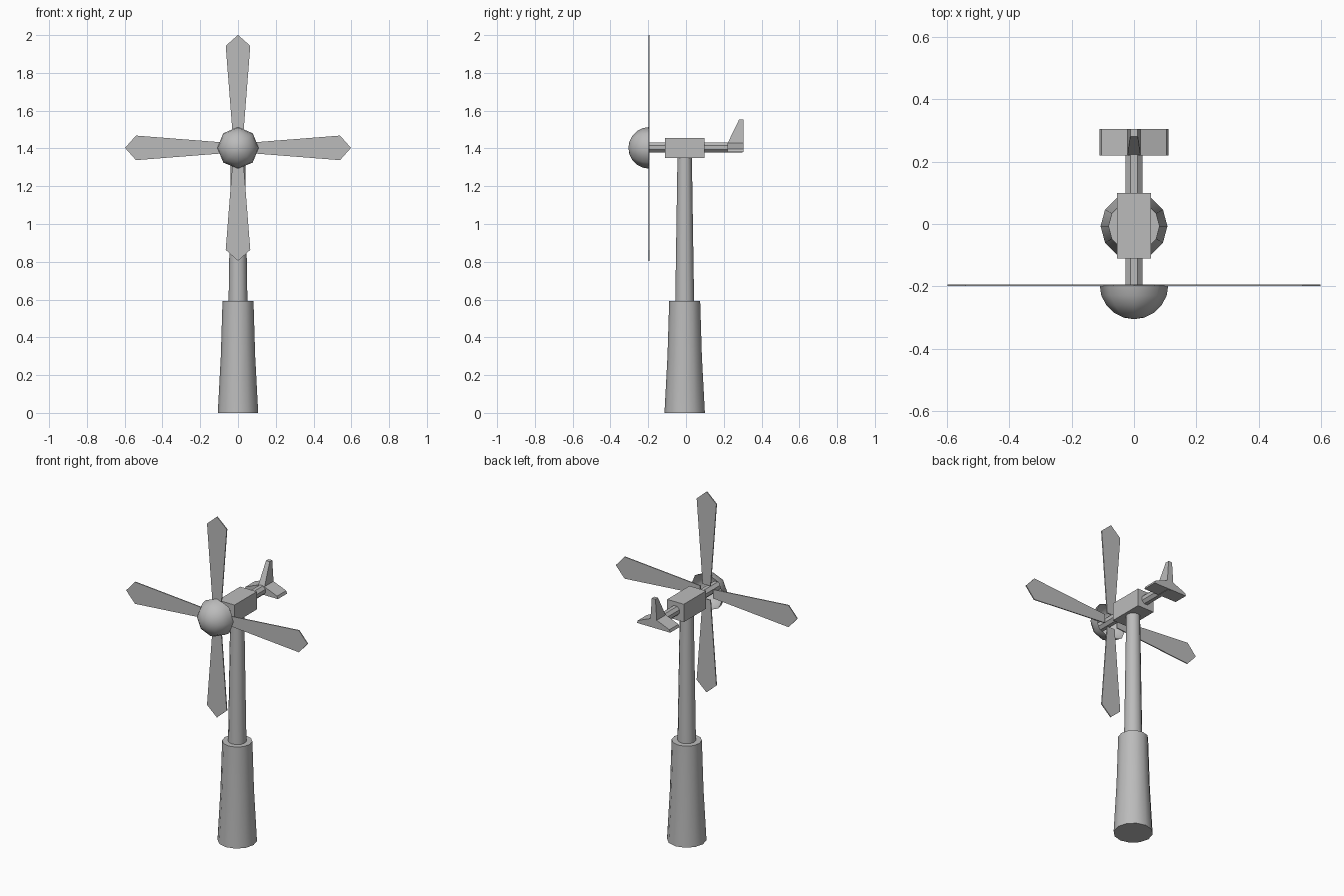
import bpy, bmesh, math
from mathutils import Matrix, Vector

if "Cube" in bpy.data.objects:
    bpy.data.objects.remove(bpy.data.objects["Cube"])

grey = bpy.data.materials.new("light_grey")
grey.diffuse_color = (0.5, 0.5, 0.5, 1)
grey.use_nodes = True
grey.node_tree.nodes["Principled BSDF"].inputs["Base Color"].default_value = grey.diffuse_color
HUB_Z = 1.403


def make(name, bm, smooth=None):
    bmesh.ops.recalc_face_normals(bm, faces=bm.faces)
    me = bpy.data.meshes.new(name)
    bm.to_mesh(me)
    bm.free()
    me.materials.append(grey)
    ob = bpy.data.objects.new(name, me)
    bpy.context.collection.objects.link(ob)
    if smooth:
        bpy.ops.object.select_all(action='DESELECT')
        ob.select_set(True)
        bpy.context.view_layer.objects.active = ob
        bpy.ops.object.shade_smooth_by_angle(angle=math.radians(smooth))
    return ob


def rings(bm, loops, cap_start=True, cap_end=True):
    """Bridge a series of equal-length point loops into a skin."""
    vs = [[bm.verts.new(p) for p in loop] for loop in loops]
    n = len(vs[0])
    for a, b in zip(vs, vs[1:]):
        for i in range(n):
            j = (i + 1) % n
            bm.faces.new((a[i], a[j], b[j], b[i]))
    if cap_start:
        bm.faces.new(vs[0])
    if cap_end:
        bm.faces.new(vs[-1])


def circle(r, n, turn=0.0):
    return [(r * math.cos(math.tau * i / n + turn), r * math.sin(math.tau * i / n + turn)) for i in range(n)]


# Tower: stout base and slim mast, both 12 sided
for name, profile in (("tower_base", [(0.107, 0), (0.091, 0.3), (0.082, 0.593)]),
                      ("tower_mast", [(0.05, 0.58), (0.038, 1.36)])):
    bm = bmesh.new()
    rings(bm, [[(x, y - 0.007, z) for x, y in circle(r, 12)] for r, z in profile])
    make(name, bm, 40)

# Gearbox housing
bm = bmesh.new()
bmesh.ops.create_cube(bm, size=1, matrix=Matrix.Translation((0, -0.006, HUB_Z)) @ Matrix.Diagonal((0.11, 0.21, 0.106, 1)))
make("housing", bm)

# Octagonal shaft from hub to tail
bm = bmesh.new()
rings(bm, [[(x, y, z + HUB_Z + 0.002) for x, z in circle(0.029, 8, math.pi / 8)] for y in (-0.285, 0.3)])
make("shaft", bm)

# Open half-dome hub
bm = bmesh.new()
loops = []
for k in range(5):
    t = k * math.pi / 10
    loops.append([(x, -0.195 - 0.11 * math.sin(t), z + HUB_Z) for x, z in circle(0.11 * math.cos(t), 8)])
rings(bm, loops, cap_start=False, cap_end=False)
bm.verts.ensure_lookup_table()
nose = bm.verts.new((0, -0.305, HUB_Z))
last = list(bm.verts)[32:40]
for i in range(8):
    bm.faces.new((last[i], last[(i + 1) % 8], nose))
make("hub_dome", bm, 60)

# Four blades
outline = [(-0.026, 0.042), (0.026, 0.042), (0.065, 0.54), (0, 0.598), (-0.065, 0.54)]
for k in range(4):
    bm = bmesh.new()
    rings(bm, [[(x, y, z) for x, z in outline] for y in (-0.199, -0.193)])
    bm.transform(Matrix.Translation((0, 0, HUB_Z)) @ Matrix.Rotation(k * math.pi / 2, 4, 'Y'))
    make("blade_%d" % (k + 1), bm)

# Tail wing: flat underside, thinning towards the tips
section = [(-0.11, 1.38), (0.11, 1.38), (0.104, 1.396), (0.02, 1.43), (-0.02, 1.43), (-0.104, 1.396)]
bm = bmesh.new()
rings(bm, [[(x, y, z) for x, z in section] for y in (0.219, 0.305)])
make("tail_wing", bm)

# Tail fin: swept front edge, thinner at the top
bm = bmesh.new()
rings(bm, [[(-w, y0, z), (w, y0, z), (w, 0.305, z), (-w, 0.305, z)]
           for w, y0, z in ((0.021, 0.219, 1.425), (0.012, 0.281, 1.553))])
make("tail_fin", bm)
